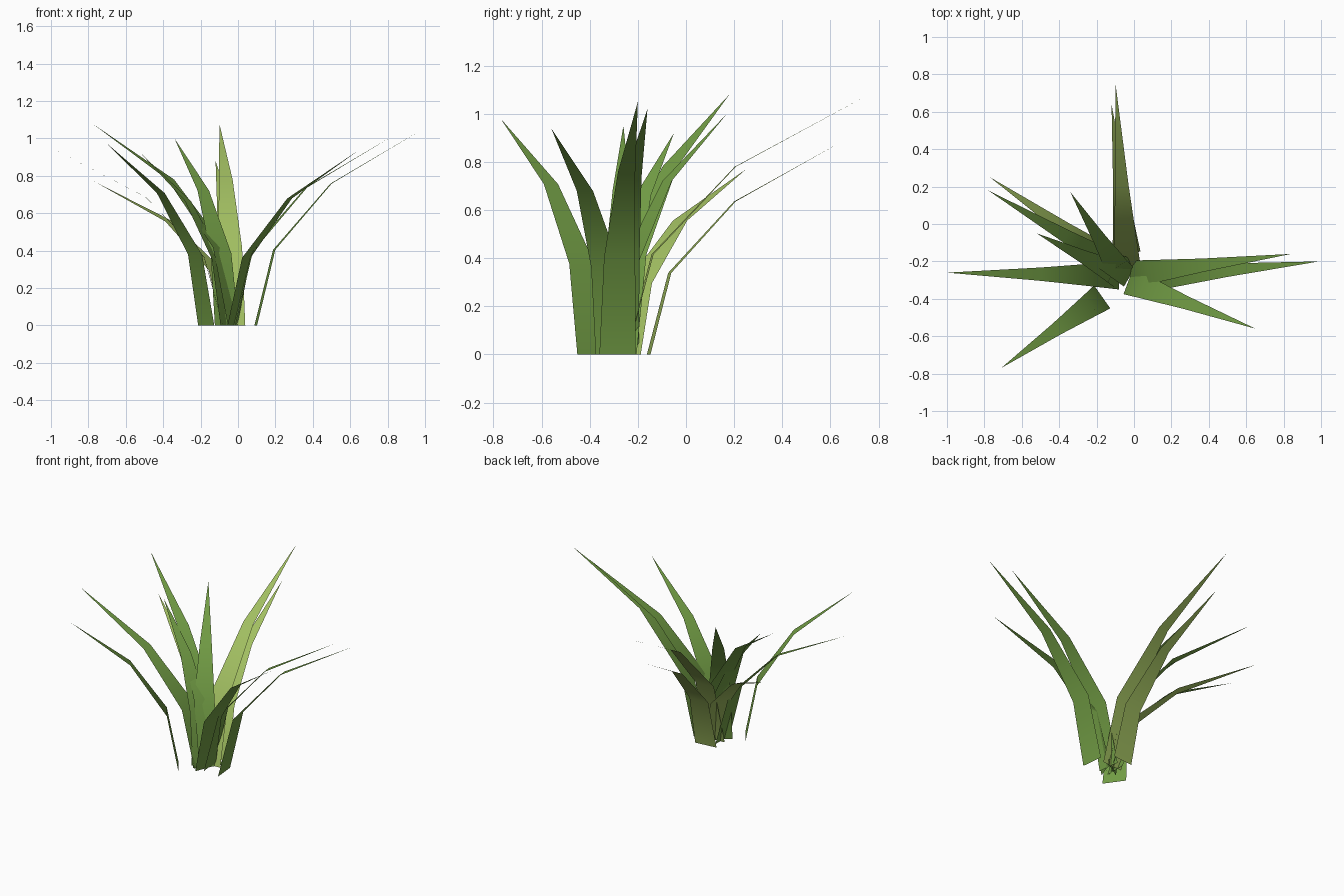
import bpy
from mathutils import Vector

if "Cube" in bpy.data.objects:
    bpy.data.objects.remove(bpy.data.objects["Cube"])


def material(name, colour):
    m = bpy.data.materials.new(name)
    m.diffuse_color = (*colour, 1)
    m.use_nodes = True
    m.node_tree.nodes["Principled BSDF"].inputs["Base Color"].default_value = m.diffuse_color
    return m


green = material("leaf_green", (0.17, 0.34, 0.06))
lime = material("leaf_lime", (0.36, 0.52, 0.12))

# Shared blade profile: (share of reach, share of height, half width)
PROFILE = [(0, 0, 0.075), (0.11, 0.385, 0.065), (0.45, 0.722, 0.036)]


def blade(name, base, tip, mat):
    """Flat tapering leaf arching from a base point on the ground to its tip."""
    start = Vector((*base, 0))
    reach = Vector((tip[0] - base[0], tip[1] - base[1], 0))
    side = Vector((-reach.y, reach.x, 0)).normalized()
    verts = []
    for along, up, half in PROFILE:
        mid = start + reach * along + Vector((0, 0, tip[2] * up))
        verts += [mid - side * half, mid + side * half]
    verts.append(Vector(tip))
    faces = [(0, 2, 3, 1), (2, 4, 5, 3), (4, 6, 5)]
    faces = [f[::-1] for f in faces]
    mesh = bpy.data.meshes.new(name)
    mesh.from_pydata(verts, [], faces)
    mesh.materials.append(mat)
    for p in mesh.polygons:
        p.use_smooth = True
    obj = bpy.data.objects.new(name, mesh)
    bpy.context.collection.objects.link(obj)


# Blades around the clump: base (x, y), tip (x, y, z), material
BLADES = [
    ((-0.036, -0.25), (-0.10, 0.76, 1.08), lime),
    ((-0.04, -0.155), (-0.12, 0.64, 0.88), lime),
    ((-0.04, -0.25), (-0.77, 0.25, 0.77), lime),
    ((-0.016, -0.27), (-0.78, 0.18, 1.08), green),
    ((-0.06, -0.28), (-0.34, 0.17, 1.00), green),
    ((-0.06, -0.28), (-0.52, -0.05, 0.92), green),
    ((-0.08, -0.275), (-1.00, -0.26, 0.95), green),
    ((-0.024, -0.27), (0.84, -0.16, 1.02), green),
    ((0.095, -0.285), (0.99, -0.20, 1.05), green),
    ((-0.03, -0.305), (0.65, -0.56, 0.94), green),
    ((-0.17, -0.39), (-0.71, -0.77, 0.98), green),
]
for i, (base, tip, mat) in enumerate(BLADES, 1):
    blade(f"grass_blade_{i:02d}", base, tip, mat)
